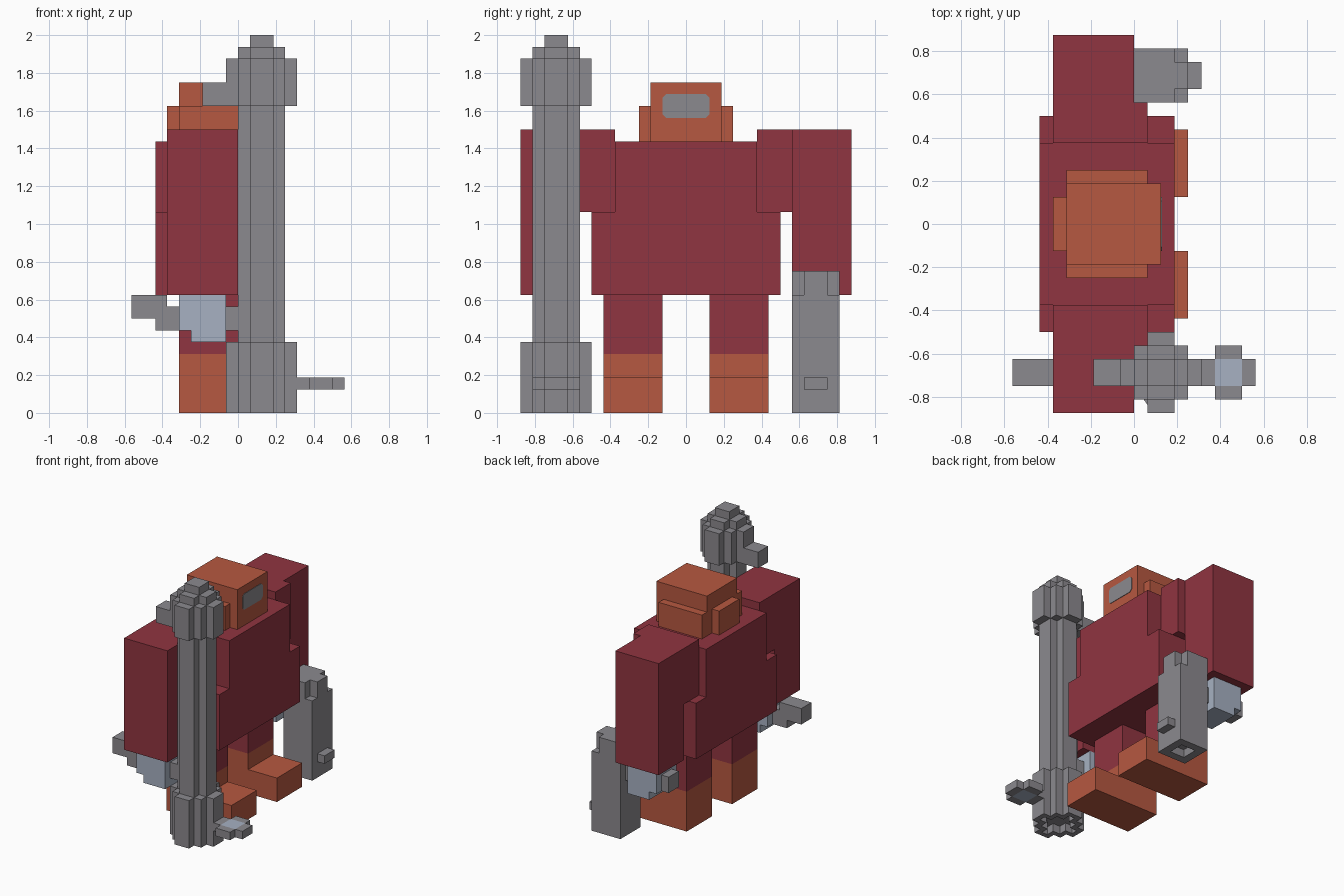
import bpy, bmesh
from mathutils import Vector

if "Cube" in bpy.data.objects:
    bpy.data.objects.remove(bpy.data.objects["Cube"], do_unlink=True)

U = 1 / 16  # all sizes below are in sixteenths


def material(name, rgb):
    m = bpy.data.materials.new(name)
    m.use_nodes = True
    m.diffuse_color = (*rgb, 1)
    m.node_tree.nodes["Principled BSDF"].inputs["Base Color"].default_value = (*rgb, 1)
    return m


RED = material("dark red", (0.28, 0.035, 0.052))
ORANGE = material("burnt orange", (0.47, 0.098, 0.052))
GREY = material("gun grey", (0.26, 0.252, 0.272))
BLUE = material("pale blue", (0.385, 0.44, 0.54))


def finish(name, bm, mat):
    bmesh.ops.recalc_face_normals(bm, faces=bm.faces)
    me = bpy.data.meshes.new(name)
    bm.to_mesh(me)
    bm.free()
    me.materials.append(mat)
    ob = bpy.data.objects.new(name, me)
    bpy.context.collection.objects.link(ob)
    return ob


def prism(name, pts, axis, lo, hi, mat, hole=None):
    """Extrude an outline along x or z; hole = (rim, depth) sinks the low end."""
    bm = bmesh.new()
    place = (lambda a, b: (lo, a, b)) if axis == "x" else (lambda a, b: (a, b, lo))
    base = bm.faces.new([bm.verts.new(Vector(place(a, b)) * U) for a, b in pts])
    ext = bmesh.ops.extrude_face_region(bm, geom=[base], use_keep_orig=True)
    step = Vector((hi - lo, 0, 0) if axis == "x" else (0, 0, hi - lo)) * U
    bmesh.ops.translate(bm, vec=step, verts=[g for g in ext["geom"] if isinstance(g, bmesh.types.BMVert)])
    if hole:
        bmesh.ops.recalc_face_normals(bm, faces=bm.faces)
        bmesh.ops.inset_region(bm, faces=[base], thickness=hole[0] * U, use_even_offset=True)
        inner = bmesh.ops.extrude_face_region(bm, geom=[base])
        bmesh.ops.translate(bm, vec=(0, 0, hole[1] * U),
                            verts=[g for g in inner["geom"] if isinstance(g, bmesh.types.BMVert)])
        if base.is_valid:
            bm.faces.remove(base)
    return finish(name, bm, mat)


def box(name, x, y, z, mat, hole=None):
    pts = [(x[0], y[0]), (x[1], y[0]), (x[1], y[1]), (x[0], y[1])]
    return prism(name, pts, "z", z[0], z[1], mat, hole)


def stepped(name, quarter, z, mat, hole=None, cx=2, cy=-11):
    """Stepped round prism from its outline in one quadrant, turned four times."""
    pts = []
    for _ in range(4):
        pts += [(cx + a, cy + b) for a, b in quarter]
        quarter = [(-b, a) for a, b in quarter]
    return prism(name, pts, "z", z[0], z[1], mat, hole)


# Torso: narrower above, with ledges for the shoulders
half = [(8, 10), (8, 17), (6, 17), (6, 23)]
prism("torso", half + [(-y, z) for y, z in reversed(half)], "x", -7, 3, RED)

# Head, facing +x
box("head", (-5, 2), (-3, 3), (23, 28), ORANGE)
box("head_back_plate", (-6, -5), (-2, 2), (23, 26), ORANGE)
visor = [(-2, 25.3), (-1.7, 25), (1.7, 25), (2, 25.3), (2, 26.7), (1.7, 27), (-1.7, 27), (-2, 26.7)]
prism("visor", visor, "x", 1.98, 2.06, GREY)

# Paired parts
for side, s in (("left", 1), ("right", -1)):
    def pair(part, x, y, z, mat):
        return box(f"{side}_{part}", x, sorted((s * y[0], s * y[1])), z, mat)
    pair("ear", (-5, 1), (3, 4), (23, 26), ORANGE)
    pair("shoulder", (-6, 1), (6, 9), (17, 24), RED)
    pair("arm", (-6, 0), (9, 14), (10, 24), RED)
    pair("hand", (-5, -1), (9, 13), (7, 10), BLUE)
    pair("fingers", (-4, -1), (9, 13), (6, 7), BLUE)
    pair("leg", (-5, 0), (2, 7), (5, 10), RED)
    pair("boot", (-5, 0), (2, 7), (0, 5), ORANGE)
    pair("toe", (0, 4), (2, 7), (0, 3), ORANGE)

# Long gun, muzzle down, in the right hand
collar = [(3, -1), (3, 1), (2, 1), (2, 2), (1, 2), (1, 3)]
cross = [(2, -1), (2, 1), (1, 1)]
stepped("long_gun_muzzle", collar, (0, 6), GREY, hole=(0.6, 1))
stepped("long_gun_barrel", cross, (6, 26), GREY)
stepped("long_gun_breech", collar, (26, 30), GREY)
stepped("long_gun_cap", cross, (30, 31), GREY)
box("long_gun_tip", (1, 3), (-12, -10), (31, 32), GREY)
box("long_gun_top_lug", (-3, -1), (-12, -10), (26, 28), GREY)
box("long_gun_grip", (-7, 0), (-12, -10), (7, 9), GREY)
box("long_gun_grip_end", (-9, -6), (-12, -10), (8, 10), GREY)

# Sight on the muzzle: four arms around a pale lens
box("sight_arm", (5, 6), (-12, -10), (2, 3), GREY)
box("sight_end", (8, 9), (-12, -10), (2, 3), GREY)
for name, y in (("sight_inner_side", -10), ("sight_outer_side", -13)):
    box(name, (6, 8), (y, y + 1), (2, 3), GREY)
box("sight_lens", (6, 8), (-12, -10), (2, 3), BLUE)

# Short gun, muzzle down, in the left hand
box("short_gun_body", (0, 4), (9, 13), (0, 10), GREY, hole=(1, 1))
prism("short_gun_top", [(0, 9), (3, 9), (3, 10), (4, 10), (4, 12), (3, 12), (3, 13), (0, 13)],
      "z", 10, 12, GREY)
box("short_gun_sight", (4, 5), (10, 12), (2, 3), GREY)
box("short_gun_grip", (-6, 0), (10, 12), (7, 9), GREY)
